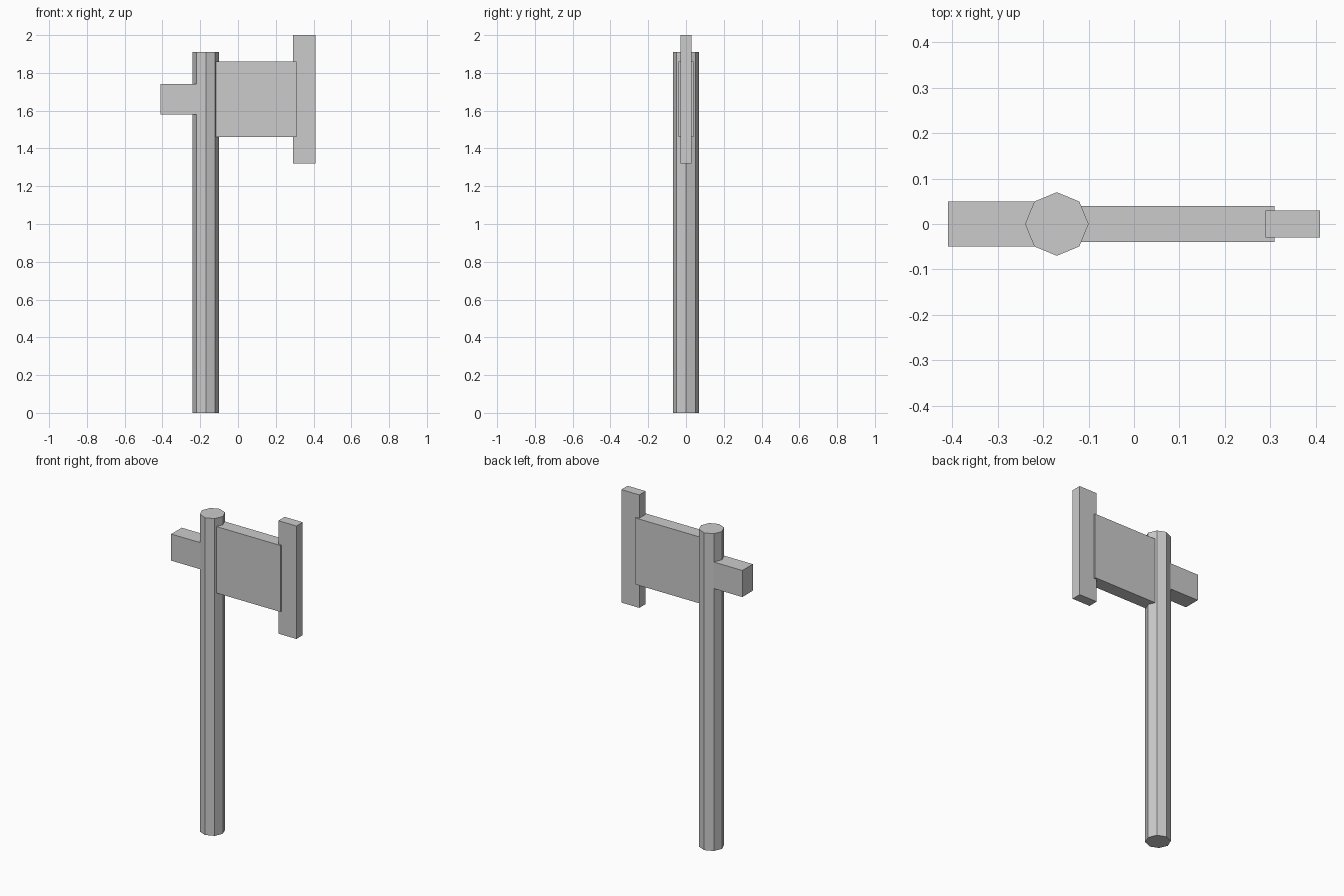
import bpy

cube = bpy.data.objects.get("Cube")
if cube:
    bpy.data.objects.remove(cube, do_unlink=True)

# Single plain grey for every part
grey = bpy.data.materials.new("plain_grey")
grey.use_nodes = True
colour = (0.6, 0.6, 0.6, 1)
grey.diffuse_color = colour
grey.node_tree.nodes["Principled BSDF"].inputs["Base Color"].default_value = colour


def finish(name):
    obj = bpy.context.object
    obj.name = name
    obj.data.materials.append(grey)
    return obj


def box(name, x0, x1, depth, z0, z1):
    """Box centred on y = 0, spanning x0..x1 and z0..z1."""
    bpy.ops.mesh.primitive_cube_add(size=1, location=((x0 + x1) / 2, 0, (z0 + z1) / 2))
    obj = finish(name)
    for v in obj.data.vertices:
        v.co.x *= x1 - x0
        v.co.y *= depth
        v.co.z *= z1 - z0


# Octagonal handle with corners on the axes
handle_x, handle_height = -0.17, 1.91
bpy.ops.mesh.primitive_cylinder_add(vertices=8, radius=0.07, depth=handle_height,
                                    location=(handle_x, 0, handle_height / 2))
finish("handle")

# Axe head: rear block, broad cheek and tall cutting edge
box("rear_block", -0.41, handle_x, 0.10, 1.58, 1.74)
box("blade_cheek", -0.15, 0.31, 0.08, 1.46, 1.86)
box("cutting_edge", 0.29, 0.41, 0.06, 1.32, 2.0)
